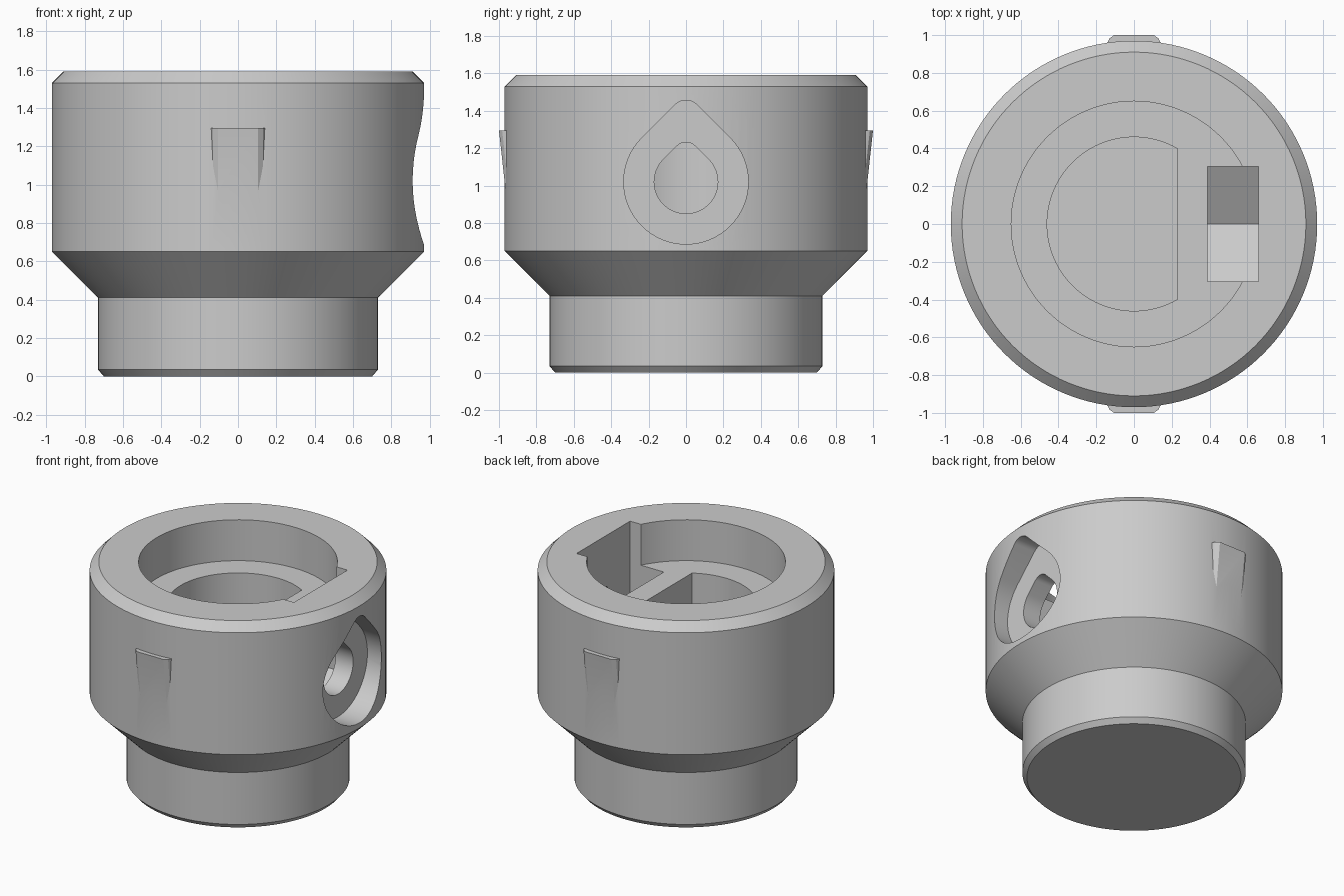
import bpy, bmesh
from math import sin, cos, pi, radians, sqrt, acos
from mathutils import Vector

cube = bpy.data.objects.get("Cube")
if cube:
    bpy.data.objects.remove(cube, do_unlink=True)

grey = bpy.data.materials.new("plain grey")
grey.use_nodes = True
grey.diffuse_color = (0.6, 0.6, 0.6, 1)
grey.node_tree.nodes["Principled BSDF"].inputs["Base Color"].default_value = (0.6, 0.6, 0.6, 1)


def loft(name, rings):
    """Closed solid through rings of points with equal counts."""
    bm = bmesh.new()
    loops = [[bm.verts.new(p) for p in ring] for ring in rings]
    n = len(loops[0])
    for a, b in zip(loops, loops[1:]):
        for i in range(n):
            j = (i + 1) % n
            bm.faces.new((a[i], a[j], b[j], b[i]))
    bm.faces.new(loops[0][::-1])
    bm.faces.new(loops[-1])
    bmesh.ops.recalc_face_normals(bm, faces=bm.faces)
    mesh = bpy.data.meshes.new(name)
    bm.to_mesh(mesh)
    bm.free()
    mesh.materials.append(grey)
    obj = bpy.data.objects.new(name, mesh)
    bpy.context.collection.objects.link(obj)
    return obj


def arc(r, start, end, n, up=0.0):
    angles = [radians(start + (end - start) * i / n) for i in range(n + 1)]
    return [(r * cos(a), r * sin(a) + up) for a in angles]


def prism_z(name, outline, z0, z1):
    return loft(name, [[(x, y, z) for x, y in outline] for z in (z0, z1)])


def prism_x(name, outline, x0, x1):
    return loft(name, [[(x, y, z) for y, z in outline] for x in (x0, x1)])


def teardrop(r, tip, z):
    """Round hole with a softened 45 degree peak."""
    outline = arc(r, 135, 405, 48) + arc(tip, 45, 135, 10, (r - tip) * sqrt(2))
    return [(y, h + z) for y, h in outline]


def combine(target, tool, operation):
    mod = target.modifiers.new(tool.name, 'BOOLEAN')
    mod.operation = operation
    mod.solver = 'EXACT'
    mod.object = tool
    bpy.context.view_layer.objects.active = target
    bpy.ops.object.modifier_apply(modifier=mod.name)
    bpy.data.objects.remove(tool, do_unlink=True)


# Turned body with stem, flare and chamfers
profile = [(0.70, 0), (0.73, 0.035), (0.73, 0.41), (0.97, 0.65), (0.97, 1.53), (0.91, 1.59)]
circle = arc(1, 0, 360, 128)[:-1]
knob = loft("knob_body", [[(x * r, y * r, z) for x, y in circle] for r, z in profile])

# Tapered grip tabs, front and back
half = [(0.14, 0.96), (0.13, 0.983), (0.105, 1.0)]
tab_outline = [(0.14, 0.85)] + half + [(-x, y) for x, y in half[::-1]] + [(-0.14, 0.85)]
for side, label in ((-1, "front_tab"), (1, "back_tab")):
    rings = [[(x, side * (y - drop), z) for x, y in tab_outline]
             for z, drop in ((0.75, 0.06), (1.295, 0))]
    combine(knob, loft(label, rings), 'UNION')

# Wide recess in the top
combine(knob, prism_z("top_recess", arc(0.65, 0, 360, 96)[:-1], 1.295, 1.8), 'DIFFERENCE')

# D-shaped shaft bore
flat = acos(0.23 / 0.46) * 180 / pi
combine(knob, prism_z("shaft_bore", arc(0.46, flat, 360 - flat, 72), 0.3, 1.45), 'DIFFERENCE')

# Nut slot with a V-shaped floor
slot = [(-0.305, 1.8), (-0.305, 0.845), (0, 0.67), (0.305, 0.845), (0.305, 1.8)]
combine(knob, prism_x("nut_slot", slot, 0.39, 0.66), 'DIFFERENCE')

# Screw hole and its counterbore
combine(knob, prism_x("screw_hole", teardrop(0.17, 0.07, 1.02), 0.1, 0.9), 'DIFFERENCE')
combine(knob, prism_x("screw_counterbore", teardrop(0.333, 0.085, 1.02), 0.8, 1.2), 'DIFFERENCE')

# Smooth shading with crisp edges
bpy.ops.object.select_all(action='DESELECT')
knob.select_set(True)
bpy.context.view_layer.objects.active = knob
bpy.ops.object.shade_smooth_by_angle(angle=radians(25))
